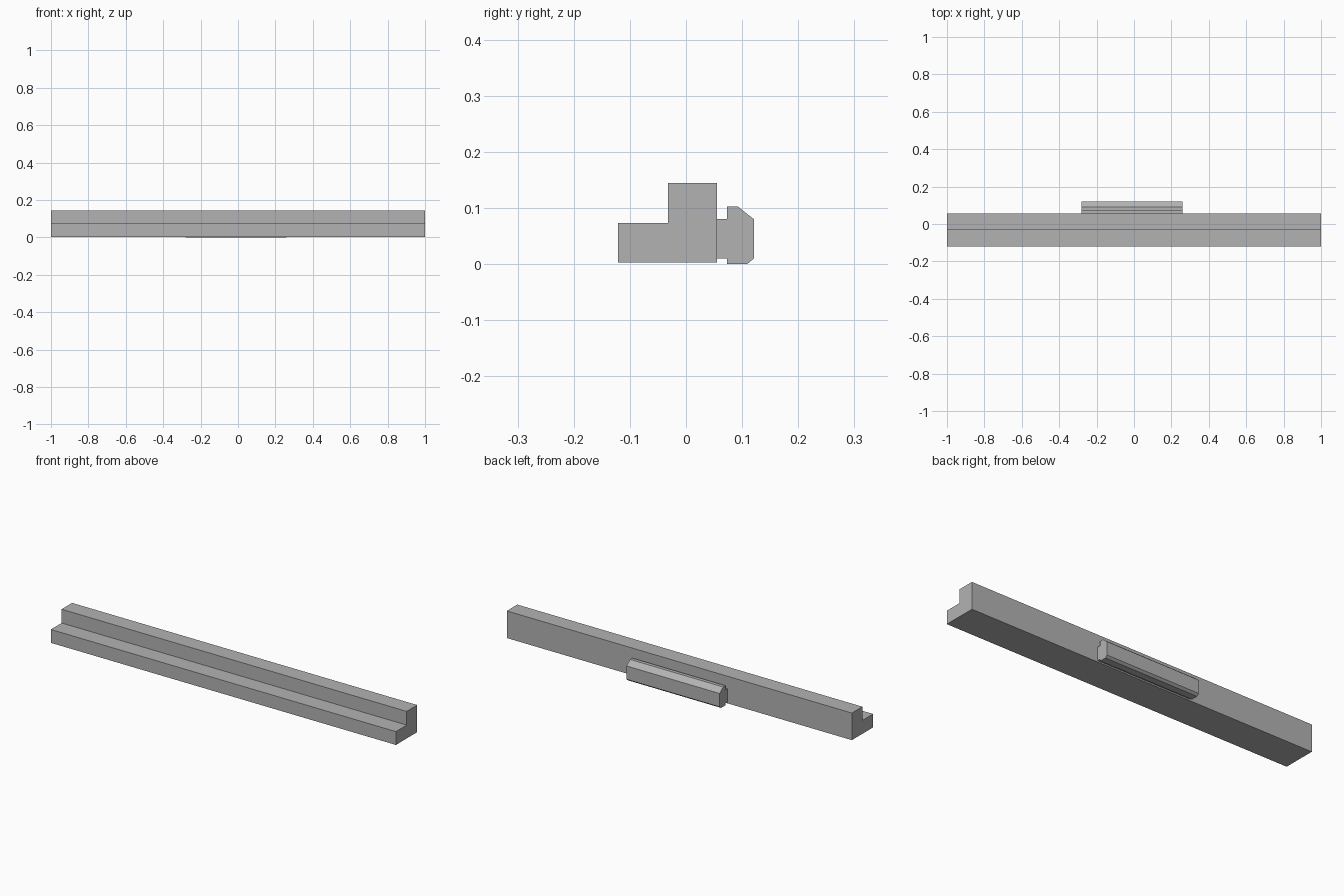
import bpy
import bmesh

cube = bpy.data.objects.get("Cube")
if cube:
    bpy.data.objects.remove(cube, do_unlink=True)

grey = bpy.data.materials.new("plain grey")
grey.use_nodes = True
colour = (0.45, 0.45, 0.45, 1)
grey.diffuse_color = colour
grey.node_tree.nodes["Principled BSDF"].inputs["Base Color"].default_value = colour


def extrude_profile(name, profile, x_start, x_end):
    """Sweep a (y, z) outline along x into a closed solid."""
    bm = bmesh.new()
    face = bm.faces.new([bm.verts.new((x_start, y, z)) for y, z in profile])
    swept = bmesh.ops.extrude_face_region(bm, geom=[face], use_keep_orig=True)
    moved = [v for v in swept["geom"] if isinstance(v, bmesh.types.BMVert)]
    bmesh.ops.translate(bm, verts=moved, vec=(x_end - x_start, 0, 0))
    bmesh.ops.recalc_face_normals(bm, faces=bm.faces)
    mesh = bpy.data.meshes.new(name)
    bm.to_mesh(mesh)
    bm.free()
    mesh.materials.append(grey)
    obj = bpy.data.objects.new(name, mesh)
    bpy.context.collection.objects.link(obj)
    return obj


# Long stepped bar
extrude_profile("stepped_bar", [
    (-0.121, 0.003), (0.055, 0.003), (0.055, 0.145),
    (-0.032, 0.145), (-0.032, 0.073), (-0.121, 0.073),
], -1, 1)

# Short rear rail: narrow neck with a chamfered head
extrude_profile("rear_rail", [
    (0.055, 0.010), (0.073, 0.010), (0.073, 0), (0.109, 0), (0.121, 0.010),
    (0.121, 0.080), (0.092, 0.103), (0.073, 0.103), (0.073, 0.080), (0.055, 0.080),
], -0.28, 0.26)
